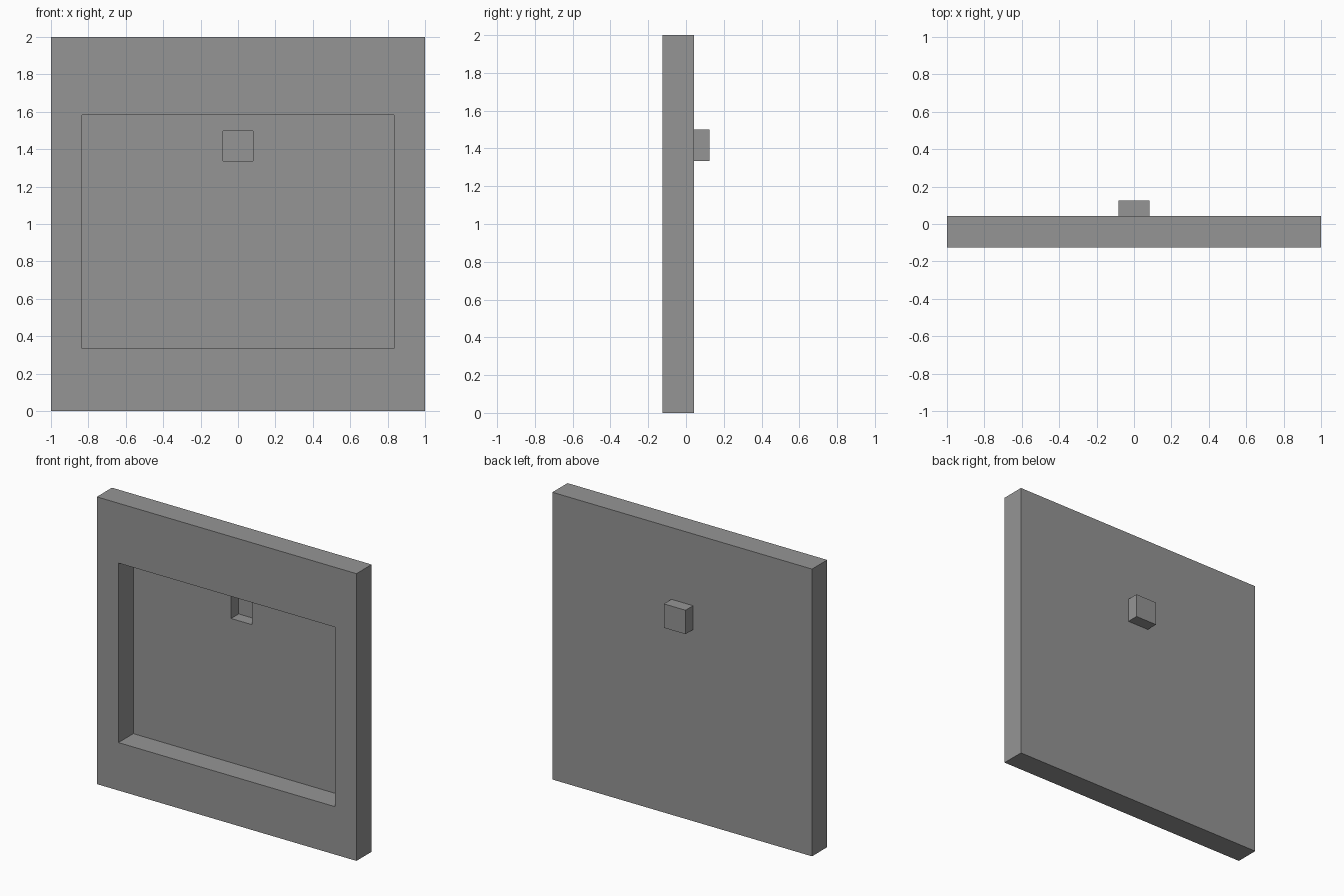
import bpy
import bmesh

cube = bpy.data.objects.get("Cube")
if cube:
    bpy.data.objects.remove(cube, do_unlink=True)

U = 1 / 12        # modelling unit
SKIN = 0.003      # thickness of the sheet behind the recess
FRONT, BACK, POCKET = -1.5 * U, 0.5 * U, 1.5 * U


def make_material(name, value):
    mat = bpy.data.materials.new(name)
    mat.use_nodes = True
    colour = (value, value, value, 1)
    mat.diffuse_color = colour
    mat.node_tree.nodes["Principled BSDF"].inputs["Base Color"].default_value = colour
    return mat


def ring(bm, outline, y, shrink=0):
    """Rectangle facing the front: half width, bottom and top."""
    half, low, high = outline
    half, low, high = half - shrink, low + shrink, high - shrink
    return [bm.verts.new((x, y, z)) for x, z in
            ((-half, low), (half, low), (half, high), (-half, high))]


slab = (1, 0, 2)
recess = (10 * U, 4 * U, 19 * U)
pocket = (U, 16 * U, 18 * U)

bm = bmesh.new()
rings = [
    ring(bm, pocket, POCKET),               # back of the pocket box
    ring(bm, pocket, BACK),
    ring(bm, slab, BACK),                   # slab
    ring(bm, slab, FRONT),
    ring(bm, recess, FRONT),                # recess
    ring(bm, recess, BACK - SKIN),
    ring(bm, pocket, BACK - SKIN, SKIN),    # inside of the pocket
    ring(bm, pocket, POCKET - SKIN, SKIN),
]
for a, b in zip(rings, rings[1:]):
    for i in range(4):
        j = (i + 1) % 4
        bm.faces.new((a[i], a[j], b[j], b[i]))
bm.faces.new(rings[0])
bm.faces.new(rings[-1])
bmesh.ops.recalc_face_normals(bm, faces=bm.faces)

mesh = bpy.data.meshes.new("recessed_panel")
bm.to_mesh(mesh)
bm.free()
mesh.materials.append(make_material("mid grey", 0.3))
panel = bpy.data.objects.new("recessed_panel", mesh)
bpy.context.collection.objects.link(panel)
